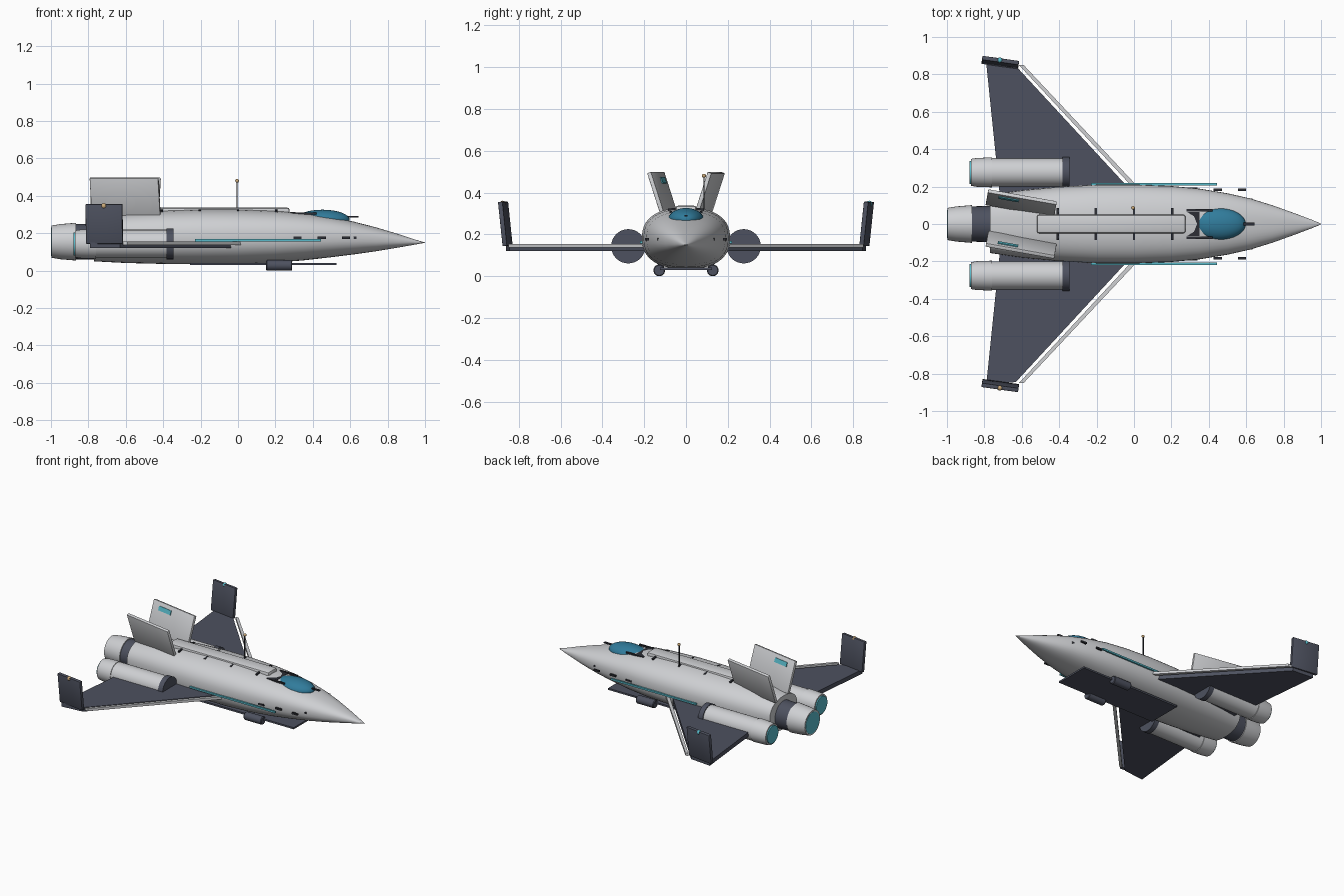
import bpy, bmesh, math
from mathutils import Matrix, Vector, Euler

if "Cube" in bpy.data.objects:
    bpy.data.objects.remove(bpy.data.objects["Cube"])


def material(name, rgb):
    m = bpy.data.materials.new(name)
    m.diffuse_color = (*rgb, 1)
    m.use_nodes = True
    m.node_tree.nodes["Principled BSDF"].inputs["Base Color"].default_value = m.diffuse_color
    return m


HULL = material("hull_light_grey", (0.62, 0.63, 0.65))
SLATE = material("slate_grey", (0.075, 0.083, 0.115))
DARK = material("dark_trim", (0.025, 0.027, 0.035))
GLASS = material("canopy_blue", (0.03, 0.20, 0.33))
CYAN = material("cyan_glow", (0.10, 0.50, 0.60))
TAN = material("tan_light", (0.60, 0.40, 0.19))


def finish(name, bm, mat, smooth=True):
    bmesh.ops.recalc_face_normals(bm, faces=bm.faces)
    me = bpy.data.meshes.new(name)
    bm.to_mesh(me)
    bm.free()
    me.materials.append(mat)
    ob = bpy.data.objects.new(name, me)
    bpy.context.collection.objects.link(ob)
    if smooth:
        bpy.ops.object.select_all(action='DESELECT')
        ob.select_set(True)
        bpy.context.view_layer.objects.active = ob
        bpy.ops.object.shade_smooth_by_angle(angle=math.radians(35))
    return ob


def box(name, center, size, mat, rot=(0, 0), offset=(0, 0, 0), bevel=0.0):
    """Box tilted about x, then yawed about z (degrees); offset is in its own frame."""
    bm = bmesh.new()
    bmesh.ops.create_cube(bm, size=1, matrix=Matrix.Diagonal((*size, 1)))
    if bevel:
        bmesh.ops.bevel(bm, geom=bm.edges[:], offset=bevel, segments=2, affect='EDGES', profile=0.5)
    r = Euler((math.radians(rot[0]), 0, math.radians(rot[1]))).to_matrix().to_4x4()
    bm.transform(Matrix.Translation(center) @ r @ Matrix.Translation(offset))
    return finish(name, bm, mat, smooth=bool(bevel))


def loft(name, rings, mat):
    """Skin closed rings of points and cap both ends."""
    bm = bmesh.new()
    vs = [[bm.verts.new(p) for p in ring] for ring in rings]
    n = len(vs[0])
    for a, b in zip(vs, vs[1:]):
        for i in range(n):
            bm.faces.new((a[i], a[(i + 1) % n], b[(i + 1) % n], b[i]))
    bm.faces.new(vs[0])
    bm.faces.new(vs[-1])
    return finish(name, bm, mat)


def lathe(name, profile, y, z, mat, n=32):
    """Turn (x, radius) pairs around an axis along x."""
    ang = [2 * math.pi * i / n for i in range(n)]
    return loft(name, [[(x, y + r * math.cos(a), z + r * math.sin(a)) for a in ang]
                       for x, r in profile], mat)


def prism(name, outline, z0, z1, mat):
    bm = bmesh.new()
    f = bm.faces.new([bm.verts.new((x, y, z0)) for x, y in outline])
    ext = bmesh.ops.extrude_face_region(bm, geom=[f])
    bmesh.ops.translate(bm, vec=(0, 0, z1 - z0),
                        verts=[v for v in ext["geom"] if isinstance(v, bmesh.types.BMVert)])
    return finish(name, bm, mat, smooth=False)


def ball(name, center, radii, mat, seg=24):
    bm = bmesh.new()
    bmesh.ops.create_uvsphere(bm, u_segments=seg, v_segments=seg // 2, radius=1,
                              matrix=Matrix.Translation(center) @ Matrix.Diagonal((*radii, 1)))
    return finish(name, bm, mat)


# Fuselage: stations of x, half width, bottom, top
stations = [(-0.77, 0.155, 0.050, 0.285), (-0.60, 0.180, 0.041, 0.308), (-0.40, 0.199, 0.036, 0.322),
            (-0.20, 0.210, 0.034, 0.328), (0.0, 0.211, 0.035, 0.328), (0.20, 0.203, 0.043, 0.321),
            (0.35, 0.189, 0.055, 0.309), (0.50, 0.164, 0.072, 0.287), (0.62, 0.137, 0.087, 0.262),
            (0.74, 0.100, 0.104, 0.231), (0.86, 0.057, 0.124, 0.195), (0.95, 0.023, 0.140, 0.165),
            (1.0, 0.002, 0.149, 0.151)]


def section(x, w, lo, hi, n=40):
    pts, p = [], 2 / 2.4
    for i in range(n):
        c, s = math.cos(2 * math.pi * i / n), math.sin(2 * math.pi * i / n)
        pts.append((x, w * math.copysign(abs(c) ** p, c),
                    (lo + hi) / 2 + (hi - lo) / 2 * math.copysign(abs(s) ** p, s)))
    return pts


loft("fuselage", [section(*s) for s in stations], HULL)

# Spine, belly plate and canopy
box("spine_fairing", (-0.122, 0, 0.312), (0.795, 0.10, 0.05), HULL, bevel=0.012)
box("belly_plate", (0.135, 0, 0.035), (0.785, 0.25, 0.012), SLATE)
ball("canopy", (0.452, 0, 0.272), (0.145, 0.085, 0.054), GLASS, 32)
box("canopy_rear_frame", (0.315, 0, 0.303), (0.07, 0.13, 0.014), DARK)
box("canopy_front_probe", (0.605, 0, 0.289), (0.08, 0.014, 0.008), DARK)

# Main engine
lathe("main_engine_neck", [(-0.88, 0.094), (-0.75, 0.097)], 0, 0.155, SLATE)
lathe("main_nozzle", [(-0.998, 0.086), (-0.95, 0.094), (-0.865, 0.101)], 0, 0.155, HULL)
lathe("main_engine_glow", [(-1.0, 0.076), (-0.99, 0.076)], 0, 0.155, CYAN)

# Antenna
lathe_x = -0.005
box("antenna_rod", (lathe_x, 0.086, 0.385), (0.007, 0.007, 0.18), DARK)
ball("antenna_tip", (lathe_x, 0.086, 0.48), (0.01, 0.01, 0.01), TAN, 16)

for s, side in ((1, "left"), (-1, "right")):
    # Wing with separate leading edge strip
    prism(side + "_wing", [(-0.02, s * 0.17), (-0.04, s * 0.205), (-0.632, s * 0.845),
                           (-0.79, s * 0.86), (-0.715, s * 0.13)], 0.12, 0.15, SLATE)
    prism(side + "_leading_edge", [(0.015, s * 0.205), (-0.59, s * 0.85), (-0.615, s * 0.85),
                                   (-0.015, s * 0.205)], 0.137, 0.155, HULL)
    # Winglet and its light
    box(side + "_winglet", (-0.715, s * 0.864, 0.25), (0.198, 0.022, 0.212), SLATE,
        rot=(-s * 6, -8), bevel=0.003)
    ball(side + "_wing_light", (-0.717, s * 0.876, 0.346), (0.015, 0.015, 0.015),
         CYAN if s > 0 else TAN, 16)
    # Canted tail fin with glowing inset plate
    fin = (-0.603, s * 0.111, 0.39)
    box(side + "_tail_fin", fin, (0.372, 0.02, 0.222), HULL, rot=(-s * 18, -10), bevel=0.003)
    box(side + "_fin_panel", fin, (0.11, 0.006, 0.03), CYAN, rot=(-s * 18, -10),
        offset=(-0.07, -s * 0.012, 0.068))
    # Side engine
    y, z = s * 0.276, 0.143
    lathe(side + "_engine_body", [(-0.77, 0.076), (-0.37, 0.076)], y, z, HULL)
    lathe(side + "_engine_intake", [(-0.382, 0.082), (-0.345, 0.082)], y, z, SLATE)
    lathe(side + "_engine_nozzle", [(-0.872, 0.072), (-0.84, 0.077), (-0.76, 0.080)], y, z, HULL)
    lathe(side + "_engine_glow", [(-0.88, 0.062), (-0.865, 0.062)], y, z, CYAN)
    # Belly pod
    lathe(side + "_belly_pod", [(0.15, 0.024), (0.155, 0.028), (0.285, 0.028), (0.29, 0.024)],
          s * 0.128, 0.028, SLATE, 24)
    # Cyan side stripe and dark side slots
    box(side + "_side_stripe", (0.107, s * 0.213, 0.163), (0.675, 0.012, 0.012), CYAN)
    for i, (x, yy) in enumerate(((0.318, 0.19), (0.448, 0.183), (0.578, 0.183), (0.618, 0.131))):
        box(f"{side}_side_slot_{i + 1}", (x, s * yy, 0.176),
            (0.044 if i < 3 else 0.03, 0.012, 0.012), DARK)
    # Spine vents and canopy rails
    for i in range(4):
        box(f"{side}_spine_vent_{i + 1}", (-0.408 + 0.204 * i, s * 0.068, 0.318),
            (0.012, 0.036, 0.014), DARK, rot=(-s * 8, 0))
    box(side + "_canopy_rail", (0.35, s * 0.073, 0.306), (0.14, 0.012, 0.01), DARK)
